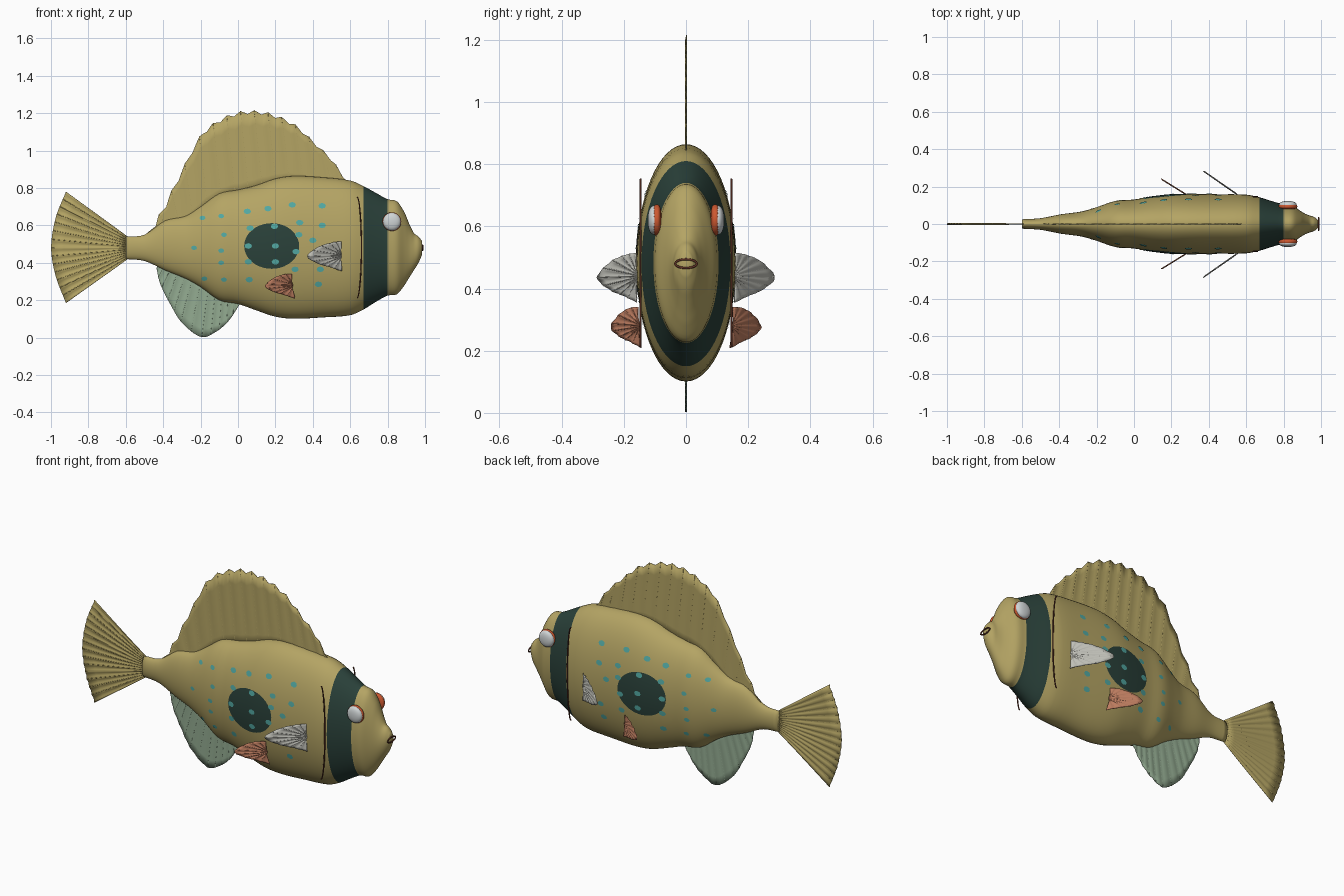
import bpy, bmesh, math
from mathutils import Vector

if "Cube" in bpy.data.objects:
    bpy.data.objects.remove(bpy.data.objects["Cube"])

def mat(name, r, g, b):
    m = bpy.data.materials.new(name)
    lin = lambda c: ((c / 255 + 0.055) / 1.055) ** 2.4
    m.diffuse_color = (lin(r), lin(g), lin(b), 1)
    m.use_nodes = True
    m.node_tree.nodes["Principled BSDF"].inputs["Base Color"].default_value = m.diffuse_color
    return m

OLIVE = mat("olive", 180, 164, 100)
DARK = mat("dark_green", 42, 65, 58)
TEAL = mat("teal", 82, 168, 162)
WHITE = mat("eye_white", 208, 213, 214)
ORANGE = mat("orange", 205, 88, 48)
GREEN = mat("pale_green", 146, 170, 144)
GREY = mat("pale_grey", 192, 192, 184)
SALMON = mat("salmon", 190, 125, 96)
MAROON = mat("maroon", 92, 48, 36)

def add(name, bm, mats, smooth=True):
    bmesh.ops.recalc_face_normals(bm, faces=bm.faces)
    for f in bm.faces:
        f.smooth = smooth
    me = bpy.data.meshes.new(name)
    bm.to_mesh(me)
    bm.free()
    for m in mats:
        me.materials.append(m)
    ob = bpy.data.objects.new(name, me)
    bpy.context.collection.objects.link(ob)
    return ob

def tubes(name, paths, radius, m, cyclic=False):
    cu = bpy.data.curves.new(name, 'CURVE')
    cu.dimensions = '3D'
    cu.bevel_depth = radius
    cu.bevel_resolution = 1
    cu.use_fill_caps = True
    for p in paths:
        sp = cu.splines.new('POLY')
        sp.points.add(len(p) - 1)
        for q, v in zip(sp.points, p):
            q.co = (*v, 1)
        sp.use_cyclic_u = cyclic
    cu.materials.append(m)
    ob = bpy.data.objects.new(name, cu)
    bpy.context.collection.objects.link(ob)
    bpy.ops.object.select_all(action='DESELECT')
    bpy.context.view_layer.objects.active = ob
    ob.select_set(True)
    bpy.ops.object.convert(target='MESH')

# Body stations: x, top z, bottom z, half width
ST = [(-.60, .54, .42, .025), (-.50, .55, .41, .031), (-.39, .625, .36, .052),
      (-.28, .65, .315, .067), (-.20, .70, .27, .09), (-.10, .77, .20, .123),
      (0, .79, .18, .131), (.10, .815, .145, .147), (.20, .85, .112, .158),
      (.30, .864, .101, .16), (.45, .857, .108, .159), (.60, .84, .12, .157),
      (.67, .81, .15, .143), (.735, .775, .19, .123), (.80, .74, .225, .105),
      (.85, .728, .232, .097), (.89, .67, .28, .07), (.915, .61, .32, .055),
      (.94, .56, .36, .045), (.965, .54, .40, .037), (.985, .515, .445, .02)]

def section(x):
    i = max(0, min(len(ST) - 2, sum(s[0] <= x for s in ST) - 1))
    a, b = ST[i], ST[i + 1]
    p, q = ST[max(i - 1, 0)], ST[min(i + 2, len(ST) - 1)]
    d = b[0] - a[0]
    t = (x - a[0]) / d
    out = []
    for k in (1, 2, 3):
        m0 = (b[k] - p[k]) / (b[0] - p[0]) * d
        m1 = (q[k] - a[k]) / (q[0] - a[0]) * d
        out.append((2*t**3 - 3*t*t + 1) * a[k] + (t**3 - 2*t*t + t) * m0
                   + (3*t*t - 2*t**3) * b[k] + (t**3 - t*t) * m1)
    return out

def side_y(x, z):
    top, bot, w = section(x)
    u = (z - (top + bot) / 2) / ((top - bot) / 2)
    return w * math.sqrt(max(0, 1 - u * u))

# Body with the dark head band
bm = bmesh.new()
N, rings = 64, []
xs = [a[0] + (b[0] - a[0]) * k / 4 for a, b in zip(ST, ST[1:]) for k in range(4)] + [ST[-1][0]]
for x in xs:
    top, bot, w = section(x)
    rings.append([bm.verts.new((x, w * math.sin(2 * math.pi * j / N),
                  (top + bot) / 2 + (top - bot) / 2 * math.cos(2 * math.pi * j / N))) for j in range(N)])
for i in range(len(xs) - 1):
    for j in range(N):
        f = bm.faces.new((rings[i][j], rings[i][(j + 1) % N], rings[i + 1][(j + 1) % N], rings[i + 1][j]))
        f.material_index = int(.67 < (xs[i] + xs[i + 1]) / 2 < .80)
bm.faces.new(rings[0])
bm.faces.new(rings[-1])
add("body", bm, [OLIVE, DARK])

# Painted patches that follow the flank
def patch(bm, s, cx, cz, rx, rz, lift, nr, n):
    pt = lambda x, z: bm.verts.new((x, s * (side_y(x, z) + lift), z))
    mid, prev = pt(cx, cz), None
    for r in range(1, nr + 1):
        ring = [pt(cx + rx * r / nr * math.cos(2 * math.pi * j / n),
                   cz + rz * r / nr * math.sin(2 * math.pi * j / n)) for j in range(n)]
        for j in range(n):
            k = (j + 1) % n
            bm.faces.new((mid, ring[j], ring[k]) if prev is None else (prev[j], ring[j], ring[k], prev[k]))
        prev = ring

DOTS = [(-.235, .48), (-.19, .64), (-.09, .65), (-.075, .55), (-.09, .465), (-.09, .40),
        (-.18, .315), (-.075, .31), (.05, .675), (.065, .585), (.055, .49), (.055, .405),
        (.06, .31), (.16, .69), (.195, .595), (.20, .49), (.20, .405), (.29, .71), (.33, .615),
        (.325, .55), (.31, .46), (.305, .365), (.45, .705), (.45, .60), (.44, .365), (.43, .285), (.40, .52)]
for s, side in ((-1, "near"), (1, "far")):
    bm = bmesh.new()
    patch(bm, s, .18, .49, .147, .122, .0018, 8, 40)
    add("flank_spot_" + side, bm, [DARK])
    bm = bmesh.new()
    for x, z in DOTS:
        k = .8 if x < 0 else 1
        patch(bm, s, x, z, .020 * k, .015 * k, .0034, 1, 8)
    add("teal_dots_" + side, bm, [TEAL])

    # Eyes: squared orange rim and white lens
    for nm, y, r, d, m, e in (("eye_rim_", .094, .05, .015, ORANGE, 3), ("eye_", .102, .047, .021, WHITE, 2.3)):
        bm = bmesh.new()
        bmesh.ops.create_uvsphere(bm, u_segments=32, v_segments=16, radius=1)
        for v in bm.verts:
            k = (math.hypot(v.co.x, v.co.z) ** e + abs(v.co.y) ** e) ** (-1 / e)
            v.co = Vector((.823 + v.co.x * r * k, s * y + v.co.y * d * k, .62 + v.co.z * r * k))
        add(nm + side, bm, [m])

    # Gill line
    tubes("gill_line_" + side, [[(.636 + .024 * math.cos(a), s * .146, .482 + .27 * math.sin(a))
          for a in [math.pi * (k / 20 - .5) for k in range(21)]]], .0035, MAROON)

# Mouth ring
tubes("mouth", [[(.987, .035 * math.cos(a), .48 + .014 * math.sin(a))
      for a in [math.pi * k / 16 for k in range(32)]]], .004, MAROON, True)

def sample(pts, t):
    P = [Vector(p) for p in pts]
    f = t * (len(P) - 1)
    i = min(int(f), len(P) - 2)
    f -= i
    a, b = P[i], P[i + 1]
    p = P[i - 1] if i else 2 * a - b
    q = P[i + 2] if i + 2 < len(P) else 2 * b - a
    return .5 * (2*a + (b - p)*f + (2*p - 5*a + 4*b - q)*f*f + (3*a - p - 3*b + q)*f**3)

# Pleated fin between a root line and an outer edge, with fine ray ribs
def fin(name, root, edge, n, m, amp=.002, scallop=0, rows=6):
    ax = (sample(edge, .5) - sample(root, .5)).cross(sample(edge, 1) - sample(edge, 0)).normalized()
    bm, cols, ribs, sub = bmesh.new(), [], [], 4
    for j in range(n * sub + 1):
        a, b = sample(root, j / (n * sub)), sample(edge, j / (n * sub))
        wave = math.cos(2 * math.pi * j / sub)
        b -= (b - a).normalized() * scallop * (1 - wave) / 2
        path = [a.lerp(b, k / rows) + ax * amp * wave * min(1, k / 2) for k in range(rows + 1)]
        cols.append([bm.verts.new(p) for p in path])
        if j % sub == 0 and 0 < j < n * sub:
            ribs.append(path)
    for c, d in zip(cols, cols[1:]):
        for k in range(rows):
            bm.faces.new((c[k], d[k], d[k + 1], c[k + 1]))
    ob = add(name, bm, [m])
    mod = ob.modifiers.new("thickness", 'SOLIDIFY')
    mod.thickness = .003
    mod.offset = 0
    tubes(name + "_rays", ribs, .002, m)

P = lambda pts: [(x, 0, z) for x, z in pts]
TOP = [(-.485, .56), (-.40, .70), (-.305, .89), (-.2, 1.085), (-.1, 1.168), (0, 1.208), (.1, 1.215),
       (.2, 1.193), (.3, 1.145), (.4, 1.055), (.5, .955), (.585, .835)]
fin("dorsal_fin", P([(min(x + .045, .58), section(min(x + .045, .58))[0] - .04) for x, z in TOP]),
    P(TOP), 15, OLIVE, scallop=.02)
fin("anal_fin", P([(-.43, .40), (-.28, .35), (-.12, .26), (.01, .21)]),
    P([(-.435, .37), (-.415, .285), (-.36, .175), (-.30, .08), (-.20, .004), (-.12, .03), (-.05, .09), (.01, .18)]),
    12, GREEN)
fin("tail_fin", P([(-.59, .54), (-.60, .48), (-.59, .42)]),
    P([(-.92, .78), (-.975, .64), (-.999, .48), (-.975, .33), (-.92, .185)]), 14, OLIVE, amp=.003)

# Paired fins
for s, side in ((-1, "near"), (1, "far")):
    Q = lambda pts, x0, y0, k: [(x, s * (y0 + (x0 - x) * k), z) for x, z in pts]
    fin("pectoral_fin_" + side, Q([(.55, .455), (.555, .44), (.55, .425)], .555, .155, .69),
        Q([(.552, .515), (.50, .508), (.43, .485), (.37, .435), (.43, .395), (.49, .377), (.555, .355)], .555, .157, .69),
        10, GREY)
    fin("pelvic_fin_" + side, Q([(.288, .295), (.293, .28), (.29, .265)], .30, .145, .62),
        Q([(.287, .34), (.24, .337), (.185, .315), (.145, .275), (.19, .245), (.24, .23), (.305, .208)], .30, .145, .62),
        9, SALMON)
